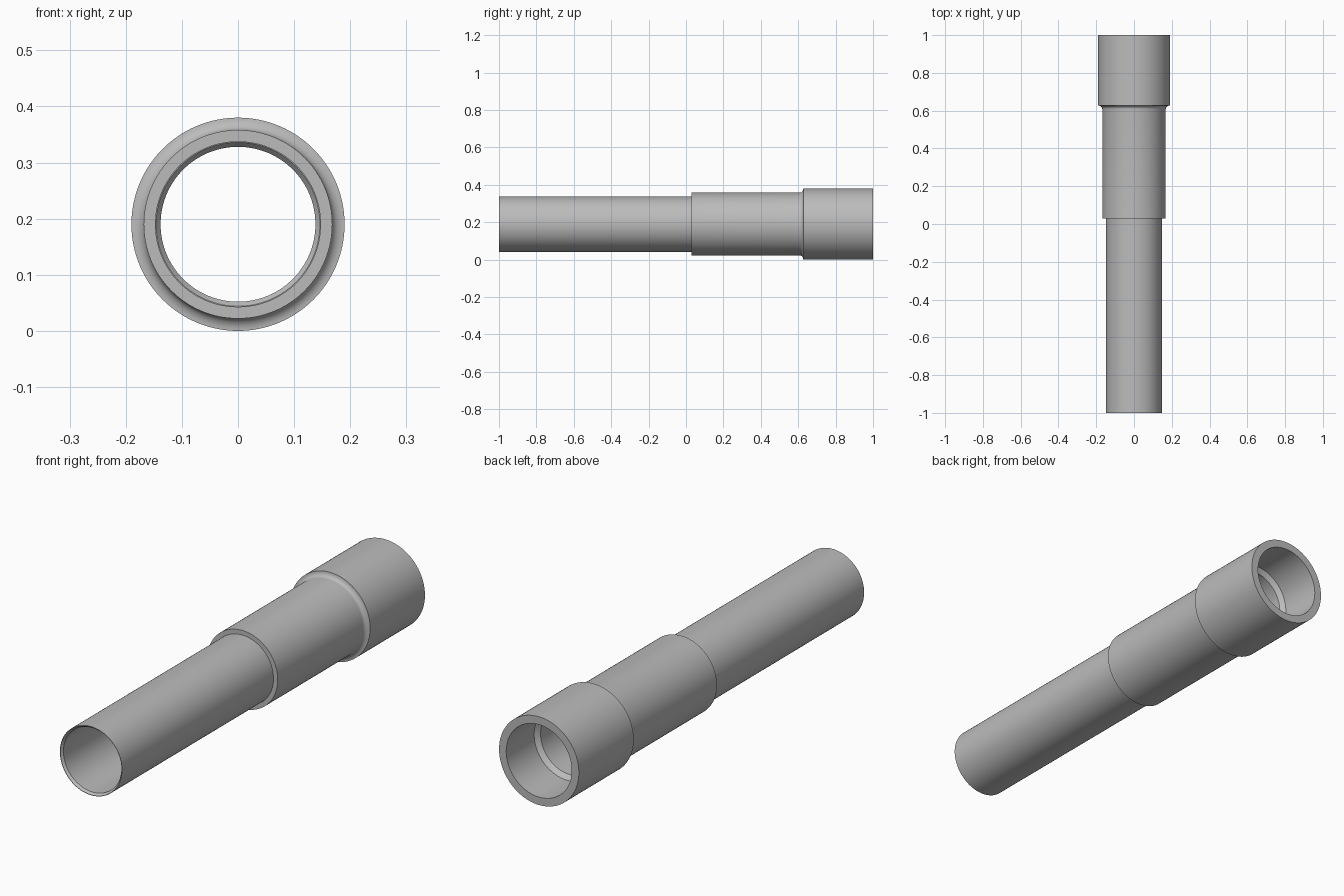
import bpy, bmesh, math
from mathutils import Matrix, Vector

if "Cube" in bpy.data.objects:
    bpy.data.objects.remove(bpy.data.objects["Cube"], do_unlink=True)

SIDES = 128
AXIS_HEIGHT = 0.19

grey = bpy.data.materials.new("plain grey")
grey.use_nodes = True
colour = (0.5, 0.5, 0.5, 1)
grey.diffuse_color = colour
grey.node_tree.nodes["Principled BSDF"].inputs["Base Color"].default_value = colour


def lathe(name, profile):
    """Turn a closed (y, radius) outline around the y axis."""
    bm = bmesh.new()
    rings = []
    for i in range(SIDES):
        turn = Matrix.Rotation(math.tau * i / SIDES, 3, "Y")
        rings.append([bm.verts.new(turn @ Vector((0, y, r))) for y, r in profile])
    count = len(profile)
    for i in range(SIDES):
        a, b = rings[i], rings[(i + 1) % SIDES]
        for j in range(count):
            k = (j + 1) % count
            bm.faces.new((a[j], a[k], b[k], b[j]))
    bmesh.ops.recalc_face_normals(bm, faces=bm.faces)
    mesh = bpy.data.meshes.new(name)
    bm.to_mesh(mesh)
    bm.free()
    mesh.materials.append(grey)
    obj = bpy.data.objects.new(name, mesh)
    obj.location.z = AXIS_HEIGHT
    bpy.context.collection.objects.link(obj)
    bpy.ops.object.select_all(action="DESELECT")
    obj.select_set(True)
    bpy.context.view_layer.objects.active = obj
    bpy.ops.object.shade_smooth_by_angle(angle=math.radians(30))
    return obj


# Hollow fillet between the middle sleeve and the wide socket
sleeve, socket, shoulder = 0.168, 0.19, 0.627
depth, rise = 0.018, socket - sleeve
fillet = []
for i in range(9):
    t = math.radians(90) * i / 8
    fillet.append((shoulder - depth * (1 - math.sin(t)),
                   sleeve + rise * (1 - math.cos(t))))

# Outside: narrow tube, sleeve, socket
outside = [(-1, 0.148), (0.03, 0.148), (0.03, sleeve)] + fillet + [(1, socket)]

# Inside: socket bore, sloped stop, long bore, bevelled mouth
inside = [(1, 0.156), (0.81, 0.156), (0.792, 0.138), (-0.99, 0.138), (-1, 0.146)]

lathe("stepped_pipe", outside + inside)
